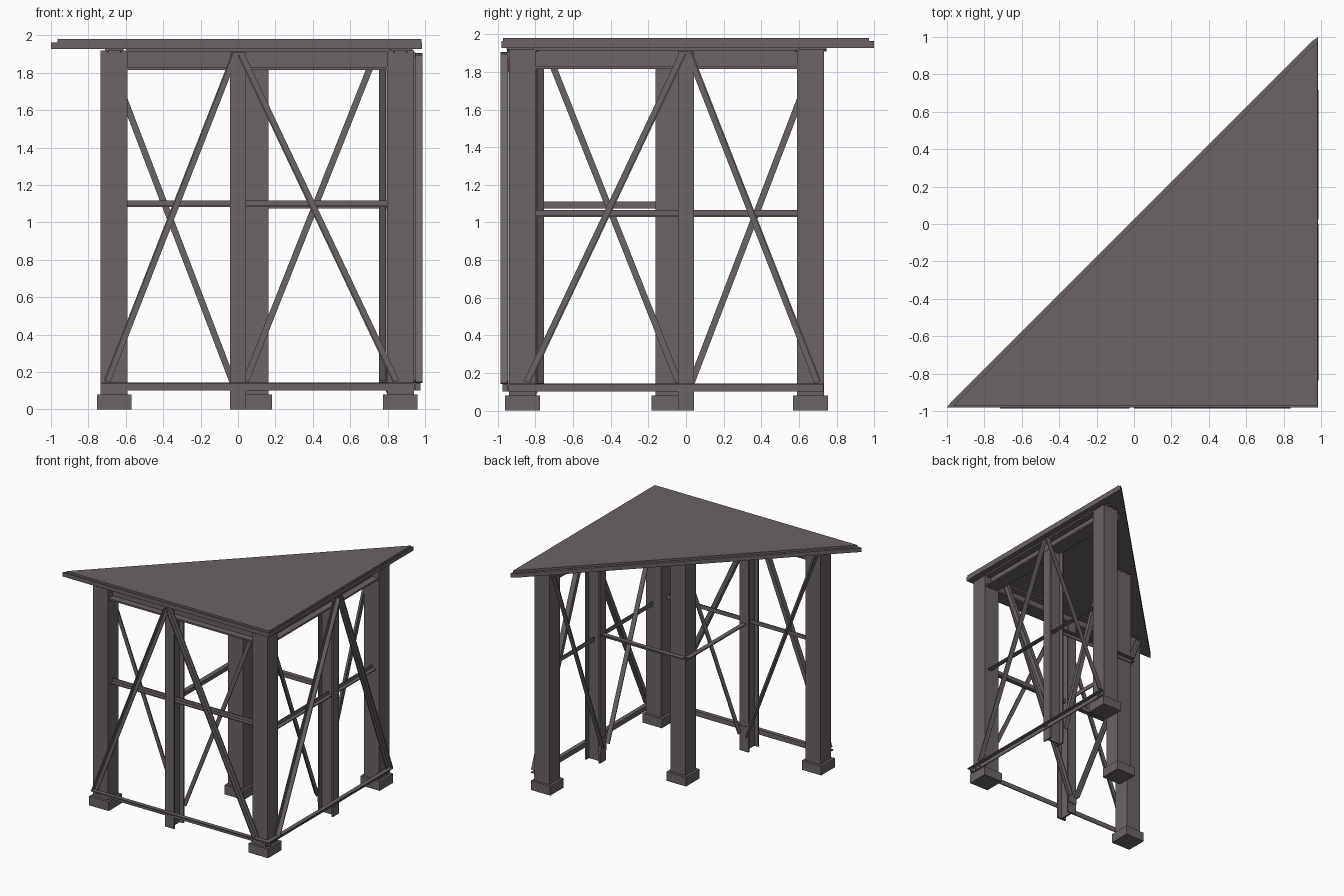
import bpy, bmesh
from mathutils import Vector

if "Cube" in bpy.data.objects:
    bpy.data.objects.remove(bpy.data.objects["Cube"])

mat = bpy.data.materials.new("dark_grey_steel")
mat.diffuse_color = (0.145, 0.128, 0.125, 1)
mat.use_nodes = True
mat.node_tree.nodes["Principled BSDF"].inputs["Base Color"].default_value = mat.diffuse_color


def finish(name, bm):
    bmesh.ops.recalc_face_normals(bm, faces=bm.faces)
    me = bpy.data.meshes.new(name)
    bm.to_mesh(me)
    bm.free()
    me.materials.append(mat)
    ob = bpy.data.objects.new(name, me)
    bpy.context.collection.objects.link(ob)
    return ob


def loft(name, rings):
    """Closed prism from two matching rings of points."""
    bm = bmesh.new()
    a, b = [[bm.verts.new(p) for p in r] for r in rings]
    n = len(a)
    bm.faces.new(a)
    bm.faces.new(b)
    for i in range(n):
        bm.faces.new((a[i], a[(i + 1) % n], b[(i + 1) % n], b[i]))
    return finish(name, bm)


def box(name, x0, x1, y0, y1, z0, z1):
    base = [(x0, y0), (x1, y0), (x1, y1), (x0, y1)]
    return loft(name, [[(x, y, z) for x, y in base] for z in (z0, z1)])


def flip(p, side):
    """The right side is the front side mirrored over the corner diagonal."""
    return Vector((-p[1], -p[0], p[2])) if side else Vector(p)


def bar(name, p0, p1, profile, out, side=0):
    """Sweep a (u, v) profile from p0 to p1; v runs along 'out'."""
    p0, p1, out = Vector(p0), Vector(p1), Vector(out)
    u = (p1 - p0).normalized().cross(out)
    rings = [[flip(p + u * a + out * b, side) for a, b in profile] for p in (p0, p1)]
    return loft(name, rings)


def angle(w, d, t=0.008):
    """L section: flat leg of width w, standing leg of depth d."""
    h = w / 2
    return [(-h, 0), (h, 0), (h, d), (h - t, d), (h - t, t), (-h, t)]


def i_section(w, d, flange, web):
    a, b, c = w / 2, d / 2, web / 2
    f = b - flange
    return [(-a, -b), (a, -b), (a, -f), (c, -f), (c, f), (a, f),
            (a, b), (-a, b), (-a, f), (-c, f), (-c, -f), (-a, -f)]


def bolt(name, p, axis, side=0, r=0.008, h=0.008):
    axis = Vector(axis)
    hexagon = [(r, 0), (r / 2, r * .87), (-r / 2, r * .87),
               (-r, 0), (-r / 2, -r * .87), (r / 2, -r * .87)]
    p = Vector(p)
    other = Vector((0, 0, 1)) if abs(axis.z) < .5 else Vector((1, 0, 0))
    bar(name, p, p + axis * h, hexagon, other, side)


# Triangular deck: lower rim and slightly inset top sheet
rim = [(-1, -.98), (.985, -.98), (.985, 1), (.955, .98), (-.98, -.955)]
top = [(-.965, -.972), (.98, -.972), (.98, .972)]
loft("deck_rim", [[(x, y, z) for x, y in rim] for z in (1.928, 1.963)])
loft("deck_sheet", [[(x, y, z) for x, y in top] for z in (1.963, 1.98)])

# Square posts with foot blocks and bolted cap plates
H, F = 0.072, 0.093
for name, x, y in (("left", -.662, -.868), ("corner", .868, -.868),
                   ("back", .868, .662), ("inner", .09, -.09)):
    box(name + "_post", x - H, x + H, y - H, y + H, .08, 1.918)
    box(name + "_foot", x - F, x + F, y - F, y + F, 0, .08)
    box(name + "_cap_plate", x - .05, x + .05, y - .085, y + .085, 1.918, 1.928)
    for sx in (-.035, .035):
        for sy in (-.078, .078):
            bolt(name + "_cap_bolt", (x + sx, y + sy, 1.908), (0, 0, 1), r=.006, h=.01)

OUT, IN, UP = (0, -1, 0), (0, 1, 0), (0, 0, 1)
for side, label in enumerate(("front", "right")):
    # Middle I-section post and the top beam resting on it
    bar(label + "_middle_post", (0, -.868, 0), (0, -.868, 1.815),
        i_section(.085, .145, .014, .014), OUT, side)
    bar(label + "_top_beam", (-.6, -.868, 1.872), (.81, -.868, 1.872),
        i_section(.13, .112, .014, .016), UP, side)

    # Outer braces run from the middle top to the outer feet
    bar(label + "_outer_brace_a", (-.015, -.942, 1.9), (-.7, -.942, .15),
        angle(.036, .044), OUT, side)
    bar(label + "_outer_brace_b", (.015, -.942, 1.9), (.845, -.942, .15),
        angle(.036, .044), OUT, side)
    # Inner braces run from the middle foot to the outer tops
    bar(label + "_inner_brace_a", (-.03, -.794, .15), (-.7, -.794, 1.9),
        angle(.034, .04), IN, side)
    bar(label + "_inner_brace_b", (.04, -.794, .15), (.735, -.794, 1.9),
        angle(.034, .04), IN, side)

    # Gusset plates joining the braces to the middle post
    bar(label + "_top_gusset", (0, -.94, 1.80), (0, -.94, 1.91),
        [(-.04, -.012), (.04, -.012), (.04, .004), (-.04, .004)], OUT, side)
    bar(label + "_foot_gusset", (0, -.796, .09), (0, -.796, .22),
        [(-.04, -.004), (.04, -.004), (.04, .006), (-.04, .006)], IN, side)

    # Middle rail between the posts
    z = 1.1 if side == 0 else 1.047
    bar(label + "_middle_rail", (-.6, -.872, z), (.81, -.872, z),
        angle(.036, .04), OUT, side)

    # Bottom rail across the outside of the posts, with bolts
    bar(label + "_bottom_rail", (.975, -.94, .122), (-.73, -.94, .122),
        angle(.042, .036), OUT, side)
    for x in (-.70, -.67, -.015, .015, .85, .9):
        bolt(label + "_rail_bolt", (x, -.947, .118), OUT, side)
    for x in (-.012, .012):
        bolt(label + "_gusset_bolt", (x, -.944, 1.89), OUT, side)

    # Inner rail from the middle post to the inner post
    bar(label + "_inner_rail", (.018, -.8, 1.093), (.018, -.018, 1.093),
        angle(.036, .04), (-1, 0, 0), side)
